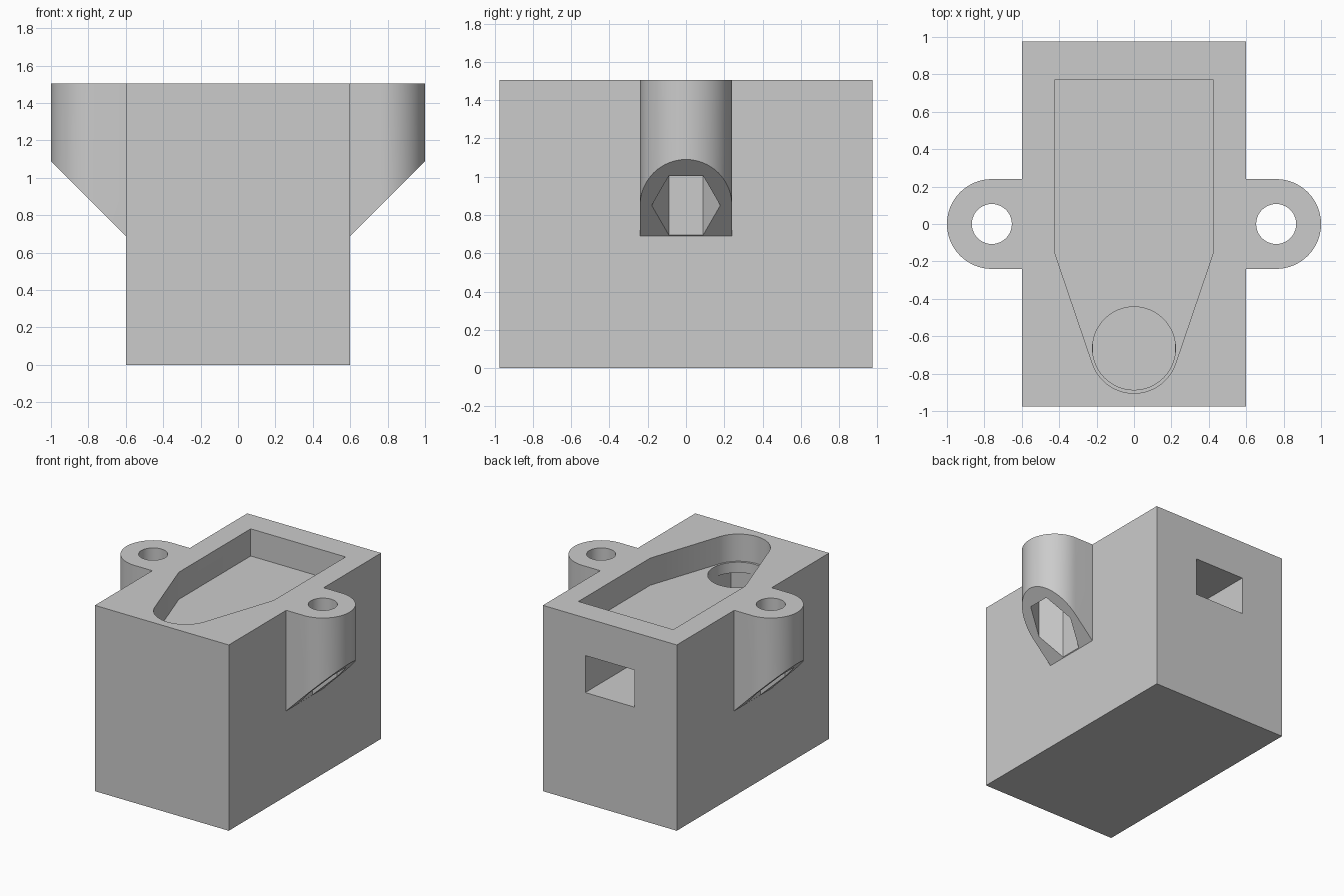
import bpy, bmesh, math
from mathutils import Vector

cube = bpy.data.objects.get("Cube")
if cube:
    bpy.data.objects.remove(cube, do_unlink=True)

TOP = 1.505
EAR_X, EAR_R = 0.76, 0.24

grey = bpy.data.materials.new("plain grey")
grey.use_nodes = True
colour = (0.6, 0.6, 0.6, 1)
grey.diffuse_color = colour
grey.node_tree.nodes["Principled BSDF"].inputs["Base Color"].default_value = colour


def arc(cx, cy, r, start, end, steps):
    """Points along an arc, angles in degrees."""
    angles = [math.radians(start + (end - start) * i / steps) for i in range(steps + 1)]
    return [(cx + r * math.cos(a), cy + r * math.sin(a)) for a in angles]


def prism(name, outline, low, high, slant=None):
    """Extrude a plan outline; optionally cut its underside along a plane."""
    bm = bmesh.new()
    base = bm.faces.new([bm.verts.new((x, y, low)) for x, y in outline])
    grown = bmesh.ops.extrude_face_region(bm, geom=[base])
    verts = [v for v in grown["geom"] if isinstance(v, bmesh.types.BMVert)]
    bmesh.ops.translate(bm, verts=verts, vec=(0, 0, high - low))
    if slant:
        point, normal = slant
        cut = bmesh.ops.bisect_plane(bm, geom=bm.verts[:] + bm.edges[:] + bm.faces[:],
                                     plane_co=point, plane_no=normal, clear_outer=True)
        rim = [e for e in cut["geom_cut"] if isinstance(e, bmesh.types.BMEdge)]
        bmesh.ops.contextual_create(bm, geom=rim)
    bmesh.ops.recalc_face_normals(bm, faces=bm.faces)
    mesh = bpy.data.meshes.new(name)
    bm.to_mesh(mesh)
    bm.free()
    mesh.materials.append(grey)
    obj = bpy.data.objects.new(name, mesh)
    bpy.context.collection.objects.link(obj)
    return obj


def rectangle(x, y0, y1):
    return [(-x, y0), (x, y0), (x, y1), (-x, y1)]


def circle(cx, cy, r, sides, turn=0):
    return arc(cx, cy, r, turn, turn + 360, sides)[:-1]


def combine(target, tool, operation):
    mod = target.modifiers.new(tool.name, "BOOLEAN")
    mod.object, mod.operation, mod.solver = tool, operation, "EXACT"
    bpy.context.view_layer.objects.active = target
    bpy.ops.object.modifier_apply(modifier=mod.name)
    bpy.data.objects.remove(tool, do_unlink=True)


# Main block
body = prism("housing_block", rectangle(0.6, -0.975, 0.975), 0, TOP)

# Rounded mounting ears with a sloping underside
for side, label in ((1, "left"), (-1, "right")):
    outline = [(0.5, -EAR_R)] + arc(EAR_X, 0, EAR_R, -90, 90, 32) + [(0.5, EAR_R)]
    outline = [(side * x, y) for x, y in outline]
    slope = (Vector((side * 0.6, 0, 0.69)), Vector((side, 0, -1)).normalized())
    combine(body, prism(label + "_ear", outline, 0.4, TOP, slope), "UNION")

# Screw hole and hexagonal nut pocket in each ear
for side in (1, -1):
    x = side * EAR_X
    combine(body, prism("screw_hole", circle(x, 0, 0.107, 40), 0.62, TOP + 0.1), "DIFFERENCE")
    combine(body, prism("nut_pocket", circle(x, 0, 0.179, 6, 30), 0.62, 1.2), "DIFFERENCE")

# Tapered tray sunk into the top, ending in a round nose
nose_y, nose_r = -0.67, 0.235
nose = arc(0, nose_y, nose_r, -161, -19, 32)
tray = [(0.425, -0.15), (0.425, 0.77), (-0.425, 0.77), (-0.425, -0.15)] + nose
combine(body, prism("tray", tray, 1.285, TOP + 0.1), "DIFFERENCE")

# Round drop hole leading to a passage that opens at the back
combine(body, prism("passage", rectangle(0.22, -0.89, 1.1), 0.9, 1.2), "DIFFERENCE")
combine(body, prism("drop_hole", circle(0, -0.665, 0.222, 48), 1.1, 1.4), "DIFFERENCE")

# Smooth the round walls, keep the corners sharp
bpy.ops.object.select_all(action="DESELECT")
body.select_set(True)
bpy.context.view_layer.objects.active = body
bpy.ops.object.shade_smooth_by_angle(angle=math.radians(25))
